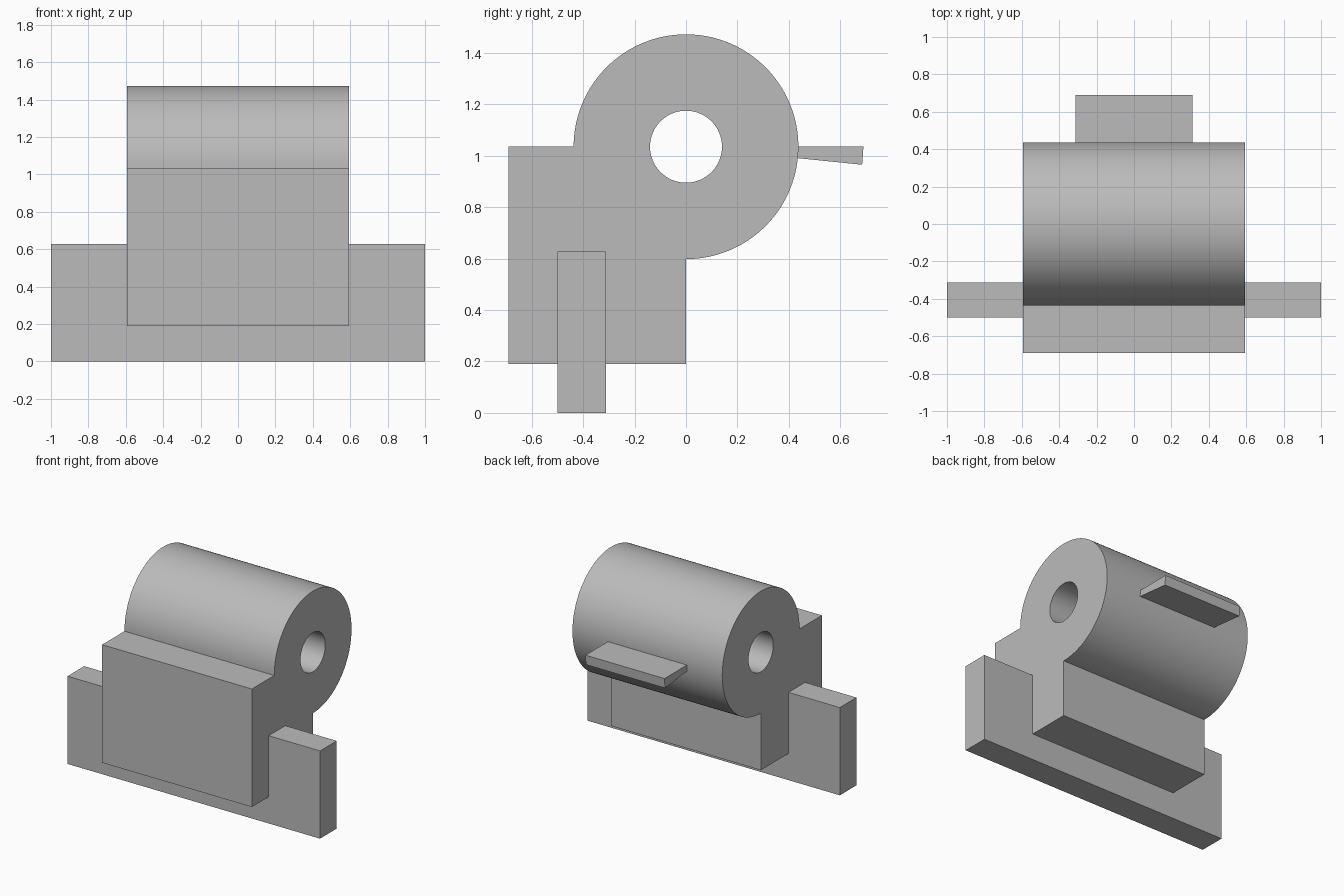
import bpy
import bmesh
from math import radians, cos, sin

cube = bpy.data.objects.get("Cube")
if cube:
    bpy.data.objects.remove(cube, do_unlink=True)

# One plain grey for every part
GREY = (0.5, 0.5, 0.5, 1.0)
grey = bpy.data.materials.new("plain grey")
grey.use_nodes = True
grey.diffuse_color = GREY
grey.node_tree.nodes["Principled BSDF"].inputs["Base Color"].default_value = GREY

AXIS_Z = 1.035
BARREL_R = 0.437
BORE_R = 0.14


def arc(radius, start, end, steps):
    """Points (y, z) on a circle about the barrel axis, angles in degrees."""
    angles = [radians(start + (end - start) * i / steps) for i in range(steps + 1)]
    return [(radius * cos(a), AXIS_Z + radius * sin(a)) for a in angles]


def extrude_profile(name, profile, half_width):
    """Extrude a (y, z) outline symmetrically along x."""
    bm = bmesh.new()
    face = bm.faces.new([bm.verts.new((-half_width, y, z)) for y, z in profile])
    result = bmesh.ops.extrude_face_region(bm, geom=[face])
    verts = [v for v in result["geom"] if isinstance(v, bmesh.types.BMVert)]
    bmesh.ops.translate(bm, verts=verts, vec=(2 * half_width, 0, 0))
    bmesh.ops.recalc_face_normals(bm, faces=bm.faces)
    mesh = bpy.data.meshes.new(name)
    bm.to_mesh(mesh)
    bm.free()
    mesh.materials.append(grey)
    obj = bpy.data.objects.new(name, mesh)
    bpy.context.collection.objects.link(obj)
    return obj


# Block and barrel share one outline
outline = [(-0.69, 0.19), (0, 0.19)]
outline += arc(BARREL_R, -90, 180, 96)
outline += [(-0.69, AXIS_Z)]
body = extrude_profile("barrel_block", outline, 0.593)

# Bore through the barrel
cutter = extrude_profile("bore_cutter", arc(BORE_R, 0, 360, 64)[:-1], 0.8)
cutter.hide_render = True
cut = body.modifiers.new("bore", "BOOLEAN")
cut.operation = "DIFFERENCE"
cut.solver = "EXACT"
cut.object = cutter
bpy.ops.object.select_all(action="DESELECT")
bpy.context.view_layer.objects.active = body
body.select_set(True)
bpy.ops.object.modifier_apply(modifier=cut.name)
bpy.data.objects.remove(cutter, do_unlink=True)
bpy.ops.object.shade_smooth_by_angle(angle=radians(30))

# Upright plate passing through the block
extrude_profile("mounting_plate", [(-0.5, 0), (-0.312, 0), (-0.312, 0.628), (-0.5, 0.628)], 1.0)

# Tapered tab on the back of the barrel
extrude_profile("rear_tab", [(0.42, 0.992), (0.685, 0.965), (0.69, AXIS_Z), (0.42, AXIS_Z)], 0.313)
